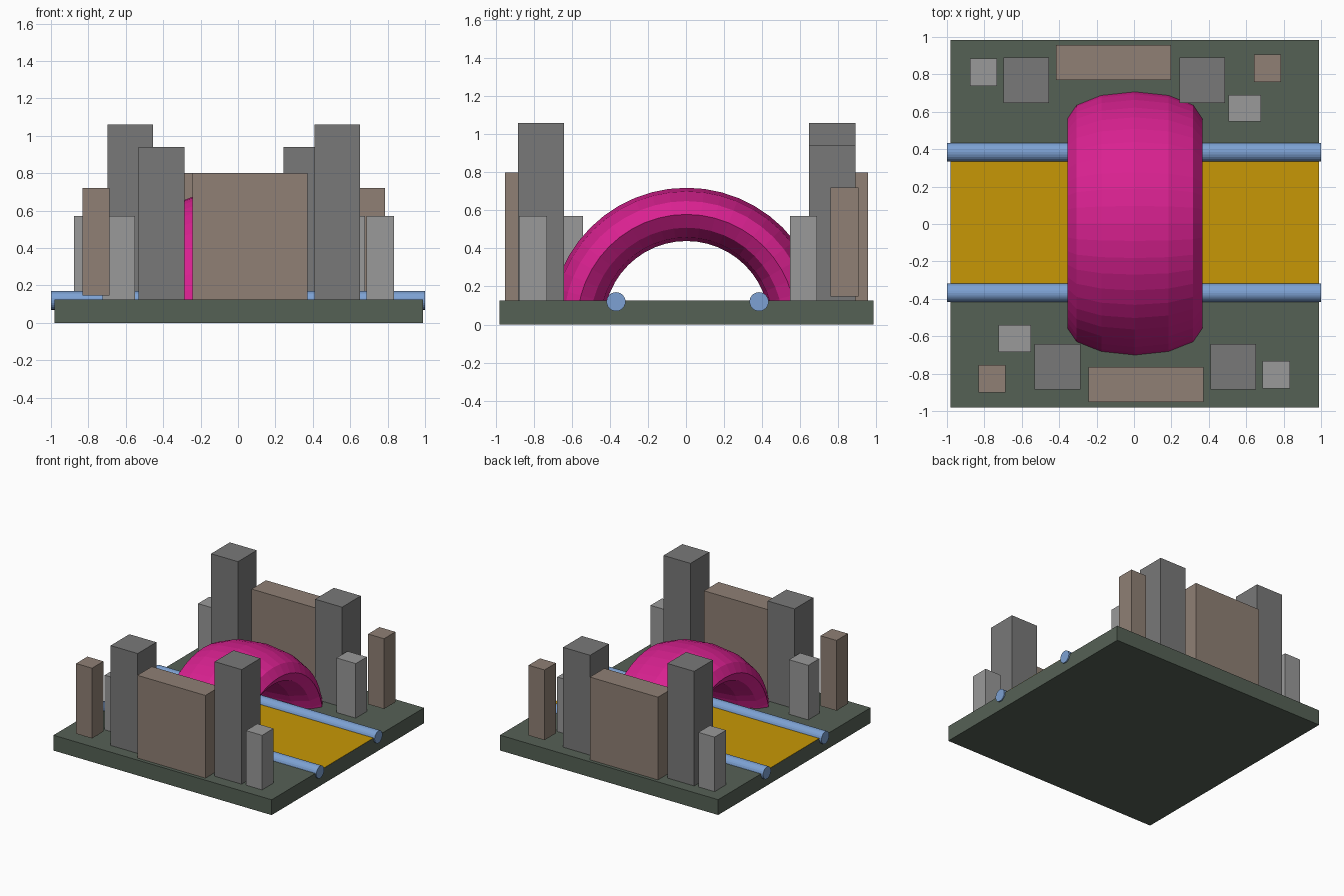
import bpy, bmesh
from math import cos, sin, pi

if "Cube" in bpy.data.objects:
    bpy.data.objects.remove(bpy.data.objects["Cube"])


def material(name, r, g, b):
    m = bpy.data.materials.new(name)
    m.diffuse_color = [(c / 255) ** 2.2 for c in (r, g, b)] + [1]
    m.use_nodes = True
    m.node_tree.nodes["Principled BSDF"].inputs["Base Color"].default_value = m.diffuse_color
    return m


GREEN = material("dark_green", 86, 97, 86)
YELLOW = material("ochre", 198, 150, 14)
BLUE = material("blue", 124, 160, 210)
PINK = material("magenta", 216, 38, 143)
BROWN = material("brown", 142, 127, 116)
DARK = material("dark_grey", 120, 120, 120)
LIGHT = material("light_grey", 152, 152, 152)


def finish(name, bm, mat):
    bmesh.ops.recalc_face_normals(bm, faces=bm.faces)
    me = bpy.data.meshes.new(name)
    bm.to_mesh(me)
    bm.free()
    me.materials.append(mat)
    ob = bpy.data.objects.new(name, me)
    bpy.context.collection.objects.link(ob)
    return ob


def box(name, x, y, z, mat):
    bm = bmesh.new()
    bmesh.ops.create_cube(bm, size=1)
    for v in bm.verts:
        v.co = [(lo + hi) / 2 + c * (hi - lo) for c, (lo, hi) in zip(v.co, (x, y, z))]
    return finish(name, bm, mat)


# Ground slab and the flush roadway across it
TOP = 0.125
box("base_slab", (-0.98, 0.99), (-0.98, 0.985), (0, TOP), GREEN)
box("roadway", (-0.979, 0.989), (-0.365, 0.385), (0.11, TOP + 0.002), YELLOW)

# Round kerb rails on both sides of the roadway
for name, y in (("rail_front", -0.368), ("rail_back", 0.384)):
    bm = bmesh.new()
    bmesh.ops.create_cone(bm, cap_ends=True, segments=24, radius1=0.05, radius2=0.05, depth=2)
    for v in bm.verts:
        v.co = (v.co.z, y + v.co.y, 0.12 + v.co.x)
    finish(name, bm, BLUE)

# Half-ring arch with an elliptical 12-sided section
R, THICK, WIDTH, STEPS, SIDES = 0.575, 0.14, 0.36, 24, 12
bm = bmesh.new()
rings = []
for i in range(STEPS + 1):
    a = pi * i / STEPS
    ring = []
    for j in range(SIDES):
        t = 2 * pi * j / SIDES
        r = R + THICK * cos(t)
        ring.append(bm.verts.new((0.005 + WIDTH * sin(t), 0.003 + r * cos(a), 0.004 + r * sin(a))))
    rings.append(ring)
for a, b in zip(rings, rings[1:]):
    for j in range(SIDES):
        k = (j + 1) % SIDES
        bm.faces.new((a[j], a[k], b[k], b[j]))
bm.faces.new(rings[0])
bm.faces.new(rings[-1])
finish("arch", bm, PINK)

# Buildings: one row at the back, repeated at the front by a half turn
CX, CY = -0.0225, 0.003
row = [
    ("low_block_outer", (-0.878, -0.732), (0.738, 0.885), (0.11, 0.57), LIGHT),
    ("tall_tower", (-0.697, -0.454), (0.648, 0.89), (0.11, 1.06), DARK),
    ("wide_block", (-0.417, 0.198), (0.77, 0.957), (0.11, 0.80), BROWN),
    ("mid_tower", (0.242, 0.486), (0.648, 0.89), (0.11, 0.94), DARK),
    ("low_block_inner", (0.506, 0.68), (0.547, 0.69), (0.11, 0.57), LIGHT),
    ("slim_block", (0.642, 0.786), (0.76, 0.907), (0.147, 0.72), BROWN),
]
for name, x, y, z, mat in row:
    box(name + "_back", x, y, z, mat)
    box(name + "_front", [2 * CX - c for c in reversed(x)],
        [2 * CY - c for c in reversed(y)], z, mat)
